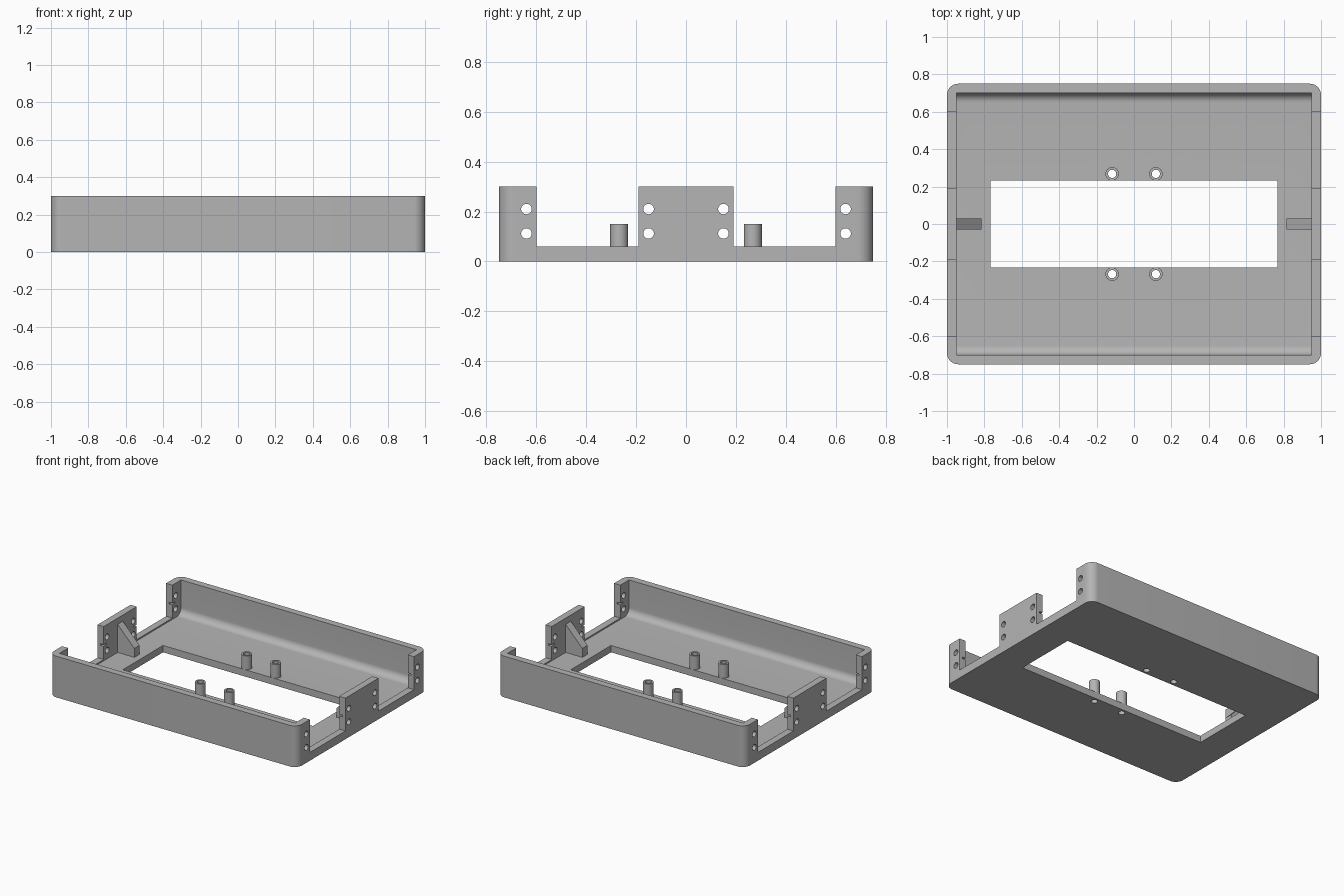
import bpy
import bmesh
from math import sin, cos, pi, radians
from mathutils import Vector

default_cube = bpy.data.objects.get("Cube")
if default_cube:
    bpy.data.objects.remove(default_cube, do_unlink=True)

grey = bpy.data.materials.new("matte grey plastic")
grey.use_nodes = True
tone = (0.46, 0.46, 0.46, 1)
grey.diffuse_color = tone
grey.node_tree.nodes["Principled BSDF"].inputs["Base Color"].default_value = tone

FLOOR, HEIGHT, WALL = 0.05, 0.30, 0.05
HALF_X, HALF_Y = 1.0, 0.75
SIGNS = (-1, 1)


def arc(cx, cy, r, start, end, steps=12):
    angles = [radians(start + (end - start) * i / steps) for i in range(steps + 1)]
    return [(cx + r * cos(a), cy + r * sin(a)) for a in angles]


def circle(cx, cy, r, steps=32):
    return arc(cx, cy, r, 0, 360, steps)[:-1]


def rectangle(x0, x1, y0, y1):
    return [(x0, y0), (x1, y0), (x1, y1), (x0, y1)]


def prism(name, outline, axis, low, high):
    """Extrude a flat outline along one axis."""
    place = {"x": lambda a, b, t: Vector((t, a, b)),
             "y": lambda a, b, t: Vector((a, t, b)),
             "z": lambda a, b, t: Vector((a, b, t))}[axis]
    bm = bmesh.new()
    base = bm.faces.new([bm.verts.new(place(a, b, low)) for a, b in outline])
    moved = bmesh.ops.extrude_face_region(bm, geom=[base])["geom"]
    shift = place(0, 0, high - low)
    bmesh.ops.translate(bm, vec=shift, verts=[v for v in moved if isinstance(v, bmesh.types.BMVert)])
    bmesh.ops.recalc_face_normals(bm, faces=bm.faces)
    mesh = bpy.data.meshes.new(name)
    bm.to_mesh(mesh)
    bm.free()
    mesh.materials.append(grey)
    obj = bpy.data.objects.new(name, mesh)
    bpy.context.collection.objects.link(obj)
    return obj


def cut(target, cutters):
    """Subtract each cutter, then remove it."""
    for cutter in cutters:
        cutter.hide_render = True
        mod = target.modifiers.new("cut", "BOOLEAN")
        mod.operation = "DIFFERENCE"
        mod.solver = "EXACT"
        mod.object = cutter
    graph = bpy.context.evaluated_depsgraph_get()
    result = bpy.data.meshes.new_from_object(target.evaluated_get(graph))
    target.modifiers.clear()
    target.data = result
    for cutter in cutters:
        bpy.data.objects.remove(cutter, do_unlink=True)


# Tray body with rounded vertical corners
r = 0.06
cx, cy = HALF_X - r, HALF_Y - r
outline = (arc(cx, cy, r, 0, 90) + arc(-cx, cy, r, 90, 180)
           + arc(-cx, -cy, r, 180, 270) + arc(cx, -cy, r, 270, 360))
tray = prism("tray", outline, "z", 0, HEIGHT)

# Cavity, filleted where the floor meets the long walls
f = 0.05
inner = HALF_Y - WALL
profile = (arc(-inner + f, FLOOR + f, f, 180, 270) + arc(inner - f, FLOOR + f, f, 270, 360)
           + [(inner, 0.4), (-inner, 0.4)])
cutters = [prism("cavity_cutter", profile, "x", WALL - HALF_X, HALF_X - WALL)]

# Floor window
cutters.append(prism("window_cutter", rectangle(-0.767, 0.767, -0.232, 0.232), "z", -0.1, 0.2))

# Side openings, leaving a centre tab and corner posts
for s in SIGNS:
    y0, y1 = sorted((0.19 * s, 0.6 * s))
    cutters.append(prism("opening_cutter", rectangle(y0, y1, 0.06, 0.4), "x", -1.1, 1.1))

# Screw holes through tabs and corner posts
for s in SIGNS:
    for y in (0.15, 0.64):
        for z in (0.112, 0.21):
            cutters.append(prism("screw_cutter", circle(y * s, z, 0.021), "x", -1.1, 1.1))

# Thin slits in the inner edges of the tabs and posts
for sx in SIGNS:
    for sy in SIGNS:
        for a, b in ((0.16, 0.2), (0.59, 0.63)):
            y0, y1 = sorted((a * sy, b * sy))
            x0, x1 = sorted((0.94 * sx, 0.975 * sx))
            cutters.append(prism("slit_cutter", rectangle(y0, y1, 0.156, 0.168), "x", x0, x1))

# Floor holes under the standoffs
spots = [(0.117 * sx, 0.268 * sy) for sx in SIGNS for sy in SIGNS]
for x, y in spots:
    cutters.append(prism("floor_hole_cutter", circle(x, y, 0.022), "z", -0.1, 0.2))
cut(tray, cutters)
parts = [tray]

# Hollow standoffs
for i, (x, y) in enumerate(spots):
    post = prism(f"standoff_{i + 1}", circle(x, y, 0.036), "z", FLOOR, 0.15)
    cut(post, [prism("bore_cutter", circle(x, y, 0.022), "z", -0.1, 0.3)])
    parts.append(post)

# Sloped gussets bracing the centre tabs
for s, side in zip(SIGNS, ("right", "left")):
    shape = [(0.95 * s, FLOOR), (0.815 * s, FLOOR), (0.815 * s, 0.115), (0.95 * s, 0.255)]
    parts.append(prism(f"gusset_{side}", shape, "y", -0.03, 0.03))

# Smooth curved walls, keep edges crisp
for obj in bpy.context.selected_objects:
    obj.select_set(False)
for obj in parts:
    obj.select_set(True)
bpy.context.view_layer.objects.active = tray
bpy.ops.object.shade_smooth_by_angle(angle=pi / 6)
